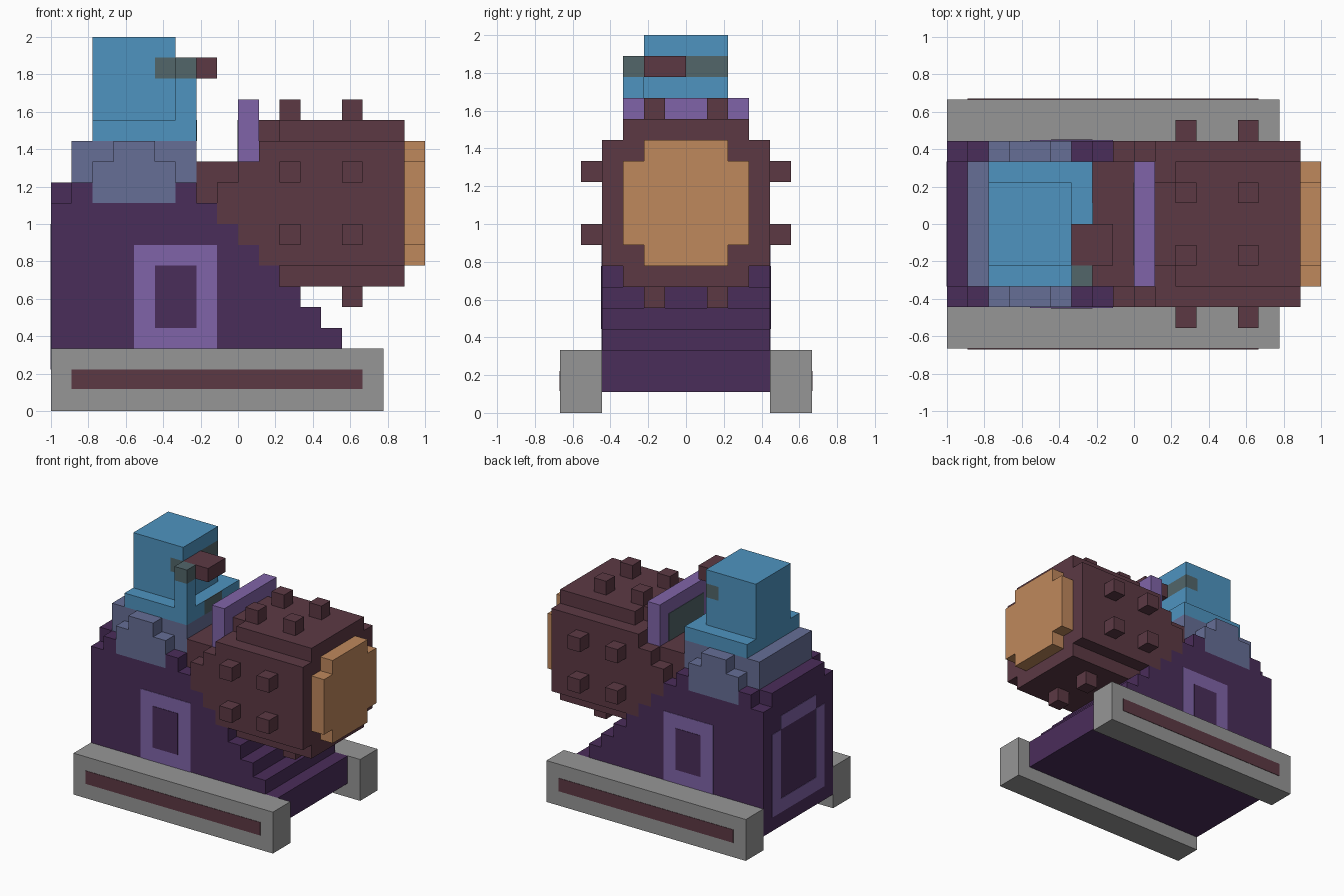
import bpy
import bmesh

cube = bpy.data.objects.get("Cube")
if cube:
    bpy.data.objects.remove(cube, do_unlink=True)

U = 1 / 9      # one block
T = 0.03       # painted plate thickness, in blocks


def material(name, r, g, b):
    def lin(c):
        c /= 255
        return c / 12.92 if c <= 0.04045 else ((c + 0.055) / 1.055) ** 2.4
    col = (lin(r), lin(g), lin(b), 1)
    m = bpy.data.materials.new(name)
    m.use_nodes = True
    m.diffuse_color = col
    m.node_tree.nodes["Principled BSDF"].inputs["Base Color"].default_value = col
    return m


PURPLE = material("dark purple", 74, 45, 90)
LILAC = material("light purple", 128, 100, 168)
MAROON = material("maroon", 92, 57, 68)
BLUE = material("sky blue", 78, 148, 192)
SLATE = material("slate blue", 102, 110, 150)
TEAL = material("grey teal", 82, 102, 106)
GREY = material("grey", 150, 150, 150)
ORANGE = material("tan orange", 191, 136, 92)


def finish(name, bm, mat):
    bmesh.ops.recalc_face_normals(bm, faces=bm.faces)
    bmesh.ops.scale(bm, vec=(U, U, U), verts=bm.verts)
    me = bpy.data.meshes.new(name)
    bm.to_mesh(me)
    bm.free()
    me.materials.append(mat)
    ob = bpy.data.objects.new(name, me)
    bpy.context.collection.objects.link(ob)
    return ob


def boxes(name, mat, *specs):
    """Each spec is x0, x1, y0, y1, z0, z1 in blocks."""
    bm = bmesh.new()
    for x0, x1, y0, y1, z0, z1 in specs:
        vs = bmesh.ops.create_cube(bm, size=1)["verts"]
        for v in vs:
            v.co = (x1 if v.co.x > 0 else x0,
                    y1 if v.co.y > 0 else y0,
                    z1 if v.co.z > 0 else z0)
    return finish(name, bm, mat)


def prism(name, mat, outline, half):
    """Extrude an (x, z) outline across y from -half to half."""
    bm = bmesh.new()
    f = bm.faces.new([bm.verts.new((x, -half, z)) for x, z in outline])
    ext = bmesh.ops.extrude_face_region(bm, geom=[f])["geom"]
    bmesh.ops.translate(bm, vec=(0, 2 * half, 0),
                        verts=[e for e in ext if isinstance(e, bmesh.types.BMVert)])
    return finish(name, bm, mat)


def both(spec):
    """A box and its mirror image across y."""
    x0, x1, y0, y1, z0, z1 = spec
    return [spec, (x0, x1, -y1, -y0, z0, z1)]


# Rails with painted side stripes
boxes("rails", GREY, *both((-9, 7, 4, 6, 0, 3)))
boxes("rail_stripes", MAROON, *both((-8, 6, 6 - T, 6 + T, 1.05, 2)))

# Hull with a stepped front slope
stairs = [(-9, 1), (6, 1), (6, 3)]
for i in range(7):
    stairs += [(5 - i, 3 + i), (5 - i, 4 + i)]
stairs += [(-9, 10)]
prism("hull", PURPLE, stairs, 4)
boxes("hull_rim", PURPLE, (-9, -2, -3, 3, 10, 11),
      (-8, -7, -4, 4, 10, 11), (-3, -2, -4, 4, 10, 11))

# Side panels with a dark inset, and a frame on the back
boxes("side_panels", LILAC, *both((-5, -1, 4 - T, 4 + T, 3, 8)))
boxes("side_panel_insets", PURPLE, *both((-4, -2, 4, 4 + 2 * T, 4, 7)))
boxes("back_frame", LILAC, *both((-9 - T, -9 + T, 2, 3, 2, 8)),
      (-9 - T, -9 + T, -2, 2, 8, 9), (-9 - T, -9 + T, -2, 2, 2, 3))

# Cockpit collar with raised side shields
boxes("cockpit_collar", SLATE, (-8, -2, -3, 3, 11, 13),
      (-7, -3, -4, 4, 10, 12), (-6, -4, -4, 4, 12, 13))

# Pilot: shoulders, raised arm, head with visor band, eyepiece
boxes("pilot_shoulders", BLUE, (-7, -2, -3, 3, 13, 14))
boxes("pilot_arm", BLUE, (-3, -2, -3, -2, 14, 16))
boxes("pilot_hand", TEAL, (-3, -2, -3, -2, 16, 17))
boxes("pilot_head", BLUE, (-7, -3, -2, 2, 14, 16),
      (-7, -4, -2, 2, 16, 17), (-7, -3, -2, 2, 17, 18))
boxes("visor", TEAL, (-4, -3, -2, 2, 16, 17))
boxes("eyepiece", MAROON, (-3, -1, -2, 0, 16, 17))
boxes("chest_patch", TEAL, (-2 - T, -2 + T, -1, 1, 13, 14))

# Barrel, stepped where it meets the hull
prism("barrel_sides", MAROON,
      [(8, 7), (8, 13), (1, 13), (1, 12), (0, 12), (0, 11), (-1, 11),
       (-1, 9), (0, 9), (0, 8), (1, 8), (1, 7)], 4)
prism("barrel_core", MAROON,
      [(8, 6), (8, 14), (2, 14), (2, 13), (1, 13), (1, 12), (-2, 12),
       (-2, 10), (2, 10), (2, 6)], 3)
boxes("barrel_back_step", MAROON, (1, 2, -2, 2, 13, 14))

# Studs on the four long sides of the barrel
studs = []
for x in (2, 5):
    for z in (8, 11):
        studs += both((x, x + 1, 4, 5, z, z + 1))
    for z in (5, 14):
        if (x, z) != (2, 5):
            studs += both((x, x + 1, 1, 2, z, z + 1))
boxes("barrel_studs", MAROON, *studs)

# Barrel end cap
boxes("barrel_cap", ORANGE, (8, 9, -2, 2, 7, 13), *both((8, 9, 2, 3, 8, 12)))

# Dashboard with a screen facing the pilot
boxes("dashboard", LILAC, (0, 1, -3, 3, 12, 15))
boxes("dashboard_screen", TEAL, (-T, T, -2, 2, 12, 14))
